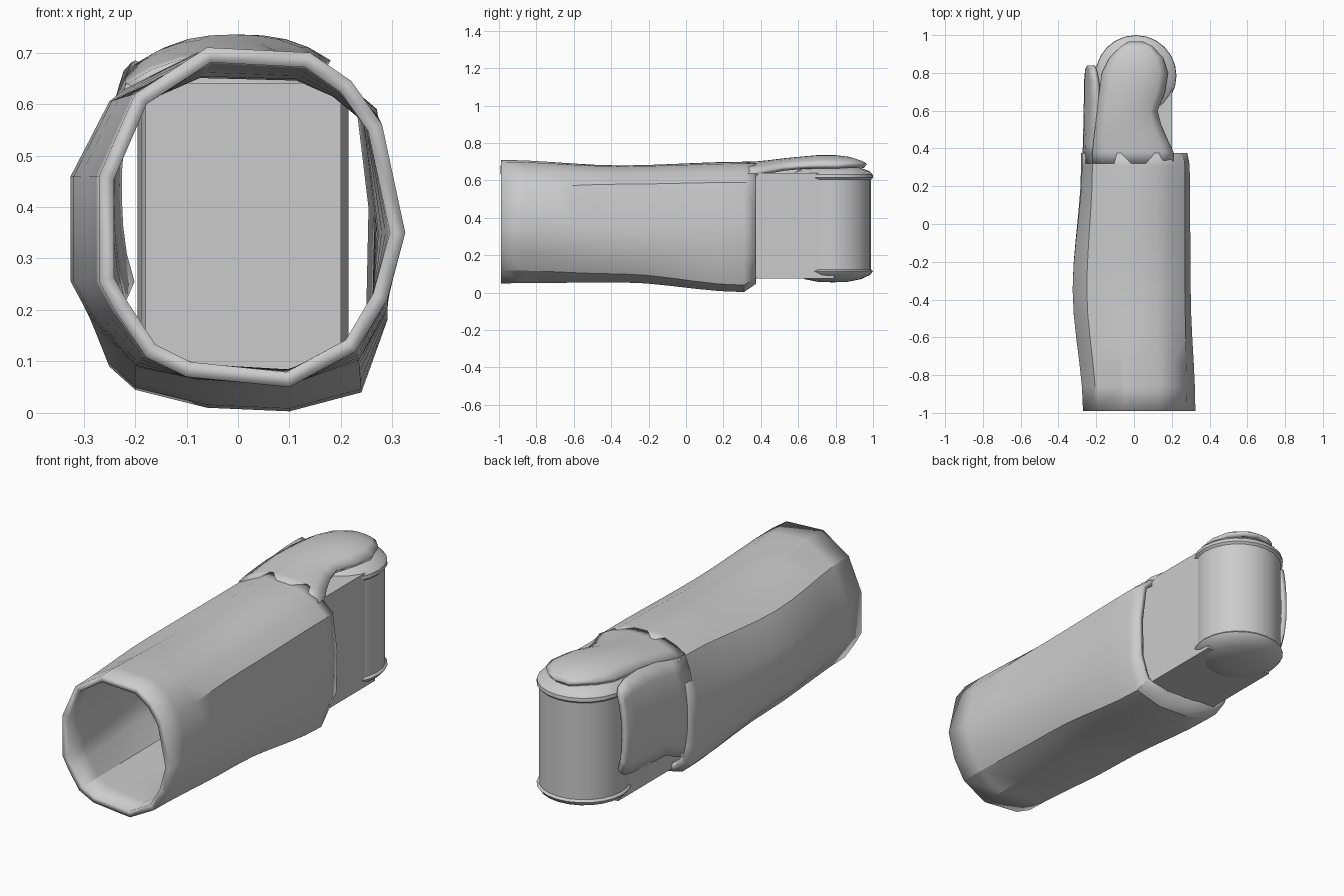
import bpy, bmesh, math
from mathutils import Vector

cube = bpy.data.objects.get("Cube")
if cube:
    bpy.data.objects.remove(cube, do_unlink=True)


def finish(name, bm, angle=30):
    mesh = bpy.data.meshes.new(name)
    bm.to_mesh(mesh)
    bm.free()
    obj = bpy.data.objects.new(name, mesh)
    bpy.context.collection.objects.link(obj)
    bpy.ops.object.select_all(action='DESELECT')
    obj.select_set(True)
    bpy.context.view_layer.objects.active = obj
    bpy.ops.object.shade_smooth_by_angle(angle=math.radians(angle))
    return obj


def loft(name, rows, closed=False, thickness=0.03):
    """Skin rows of points, then thicken the skin inwards."""
    bm = bmesh.new()
    grid = [[bm.verts.new(p) for p in row] for row in rows]
    n = len(grid[0])
    for a, b in zip(grid, grid[1:]):
        for j in range(n if closed else n - 1):
            k = (j + 1) % n
            bm.faces.new((a[j], a[k], b[k], b[j]))
    obj = finish(name, bm)
    solid = obj.modifiers.new("Thickness", 'SOLIDIFY')
    solid.thickness = thickness
    solid.offset = -1
    return obj


# Sleeve: three (x, z) sections blended along y
open_end = [(-.27, .46), (-.2, .62), (-.06, .71), (.14, .70), (.22, .645), (.28, .56), (.325, .35),
            (.29, .22), (.23, .12), (.1, .05), (-.1, .07), (-.18, .11), (-.24, .2), (-.27, .255)]
middle = [(-.325, .46), (-.25, .605), (-.08, .68), (.12, .675), (.2, .64), (.27, .58), (.3, .35),
          (.29, .2), (.235, .1), (.1, .055), (-.08, .065), (-.2, .09), (-.29, .19), (-.325, .255)]
joint_end = [(-.275, .46), (-.22, .63), (-.08, .70), (.12, .69), (.2, .65), (.27, .59), (.295, .4),
             (.29, .18), (.24, .04), (.1, .003), (-.06, .01), (-.2, .045), (-.25, .09), (-.28, .2)]


def blend(a, b, t, y):
    s = t * t * (3 - 2 * t)
    return [Vector((p[0] + (q[0] - p[0]) * s, y, p[1] + (q[1] - p[1]) * s)) for p, q in zip(a, b)]


rows = []
for i in range(6):
    t = i / 5
    rows.append(blend(open_end, middle, t, -.99 + .64 * t))
for i in range(1, 6):
    t = i / 5
    rows.append(blend(middle, joint_end, t, -.35 + .66 * t))
lip = [p + Vector((0, .065, 0)) for p in rows[-1]]
for p in lip:
    if p.z < .3:
        p.z += .045 * (.3 - p.z) / .3
    if p.x > .2:
        p.x -= .012
rows.append(lip)
loft("sleeve", rows, closed=True)

# Top tongue: y, left x, right x, crown z, edge drop
tongue = [(.32, -.22, .21, .697, .06), (.38, -.22, .21, .702, .055), (.44, -.215, .18, .708, .05),
          (.52, -.205, .145, .718, .045), (.6, -.195, .125, .726, .045), (.7, -.185, .165, .735, .05),
          (.8, -.17, .18, .735, .05), (.88, -.13, .155, .725, .035), (.94, -.07, .1, .705, .015),
          (.965, -.03, .05, .69, .005)]
rows = []
for y, left, right, crown, drop in tongue:
    ts = [j / 4 - 1 for j in range(9)]
    rows.append([((left + right) / 2 + (right - left) / 2 * t, y, crown - drop * abs(t) ** 2.5)
                 for t in ts])
loft("top_tongue", rows, thickness=.025)

# Side flap: y, x, lower z, upper z, inward lean at the top
flap = [(.32, -.277, .14, .64, .06), (.42, -.275, .17, .65, .065), (.5, -.273, .21, .668, .07),
        (.65, -.27, .215, .685, .07), (.76, -.268, .22, .68, .06), (.82, -.262, .23, .665, .04),
        (.84, -.25, .25, .64, .02)]
rows = []
for y, x, low, high, lean in flap:
    row = []
    for j in range(8):
        t = j / 7
        row.append((x + lean * t ** 4 + .03 * (1 - t) ** 5, y, low + (high - low) * t))
    rows.append(row)
loft("side_flap", rows, thickness=.025)

# Hinge block
bm = bmesh.new()
bmesh.ops.create_cube(bm, size=1)
bmesh.ops.scale(bm, vec=(.38, .64, .565), verts=bm.verts)
bmesh.ops.translate(bm, vec=(.01, .47, .358), verts=bm.verts)
finish("hinge_block", bm)

# Hinge barrel with domed caps
profile = [(0, .055), (.08, .058), (.15, .072), (.2, .095), (.215, .115), (.205, .125), (.205, .605),
           (.215, .615), (.213, .632), (.195, .65), (.14, .67), (.07, .68), (0, .683)]
bm = bmesh.new()
verts = [bm.verts.new((r, 0, z)) for r, z in profile]
edges = [bm.edges.new(pair) for pair in zip(verts, verts[1:])]
bmesh.ops.spin(bm, geom=verts + edges, cent=(0, 0, 0), axis=(0, 0, 1),
               angle=math.tau, steps=24)
bmesh.ops.remove_doubles(bm, verts=bm.verts, dist=.0005)
bmesh.ops.recalc_face_normals(bm, faces=bm.faces)
bmesh.ops.translate(bm, vec=(.01, .785, 0), verts=bm.verts)
finish("hinge_barrel", bm)
